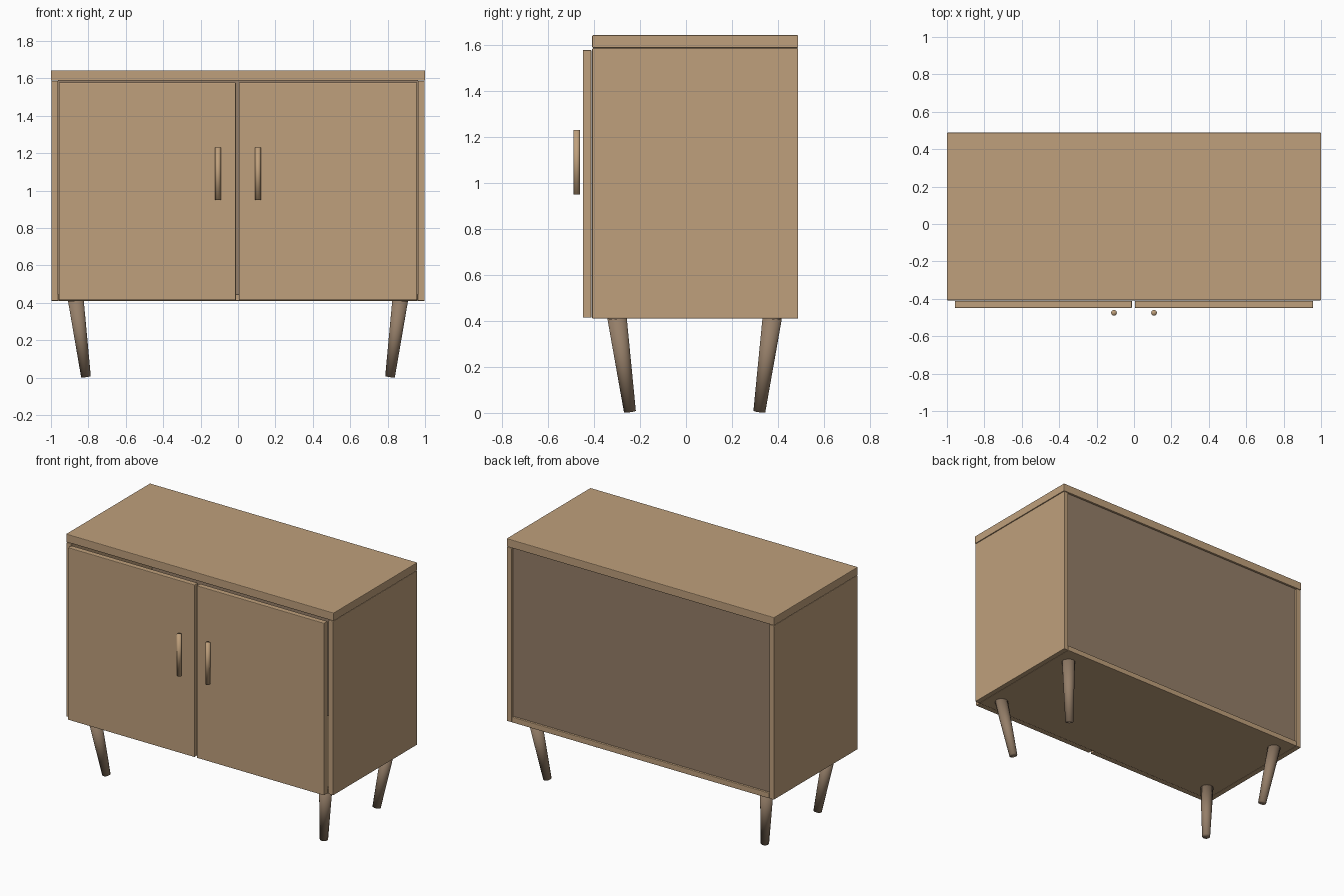
import bpy
from mathutils import Vector

cube = bpy.data.objects.get("Cube")
if cube:
    bpy.data.objects.remove(cube, do_unlink=True)


def material(name, rgb):
    mat = bpy.data.materials.new(name)
    mat.use_nodes = True
    mat.diffuse_color = (*rgb, 1)
    mat.node_tree.nodes["Principled BSDF"].inputs["Base Color"].default_value = (*rgb, 1)
    return mat


oak = material("light oak", (0.52, 0.35, 0.20))
walnut = material("dull brown wood", (0.30, 0.21, 0.14))


def board(name, low, high, mat=oak, bevel=0.004):
    """Box between two corners with slightly eased edges."""
    low, high = Vector(low), Vector(high)
    bpy.ops.mesh.primitive_cube_add(size=1, location=(low + high) / 2)
    obj = bpy.context.object
    obj.name = name
    obj.scale = high - low
    bpy.ops.object.transform_apply(location=False, rotation=False, scale=True)
    obj.data.materials.append(mat)
    if bevel:
        mod = obj.modifiers.new("eased edges", "BEVEL")
        mod.width = bevel
        mod.segments = 2
    return obj


def rod(name, bottom, top, r_bottom, r_top, mat):
    """Tapered round bar between two points."""
    bottom, top = Vector(bottom), Vector(top)
    axis = top - bottom
    bpy.ops.mesh.primitive_cone_add(vertices=32, radius1=r_bottom, radius2=r_top,
                                    depth=axis.length, location=(bottom + top) / 2)
    obj = bpy.context.object
    obj.name = name
    obj.rotation_euler = axis.to_track_quat("Z", "Y").to_euler()
    obj.data.materials.append(mat)
    bpy.ops.object.shade_smooth()
    return obj


FRONT, BACK = -0.408, 0.488
BASE, LID = 0.41, 1.588

# Carcass
board("top_panel", (-1, FRONT, LID), (1, BACK, 1.643))
board("bottom_panel", (-0.962, FRONT, BASE), (0.962, BACK, 0.447))
board("back_panel", (-0.962, 0.458, 0.445), (0.962, 0.474, LID), walnut, 0)

for side, s in (("left", 1), ("right", -1)):
    # Side panel
    x0, x1 = sorted((s * 0.962, s * 0.998))
    board(side + "_side_panel", (x0, FRONT, BASE), (x1, BACK, LID - 0.002))

    # Door and its round bar handle
    x0, x1 = sorted((s * 0.008 - 0.003, s * 0.957))
    board(side + "_door", (x0, -0.449, 0.414), (x1, -0.411, 1.578))
    rod(side + "_handle", (s * 0.107, -0.475, 0.95), (s * 0.107, -0.475, 1.23),
        0.015, 0.015, oak)

    # Splayed tapered legs
    for end, y_foot, y_top in (("front", -0.244, -0.300), ("back", 0.319, 0.375)):
        rod(f"{end}_{side}_leg", (s * 0.813, y_foot, 0.006), (s * 0.867, y_top, 0.414),
            0.026, 0.042, walnut)
